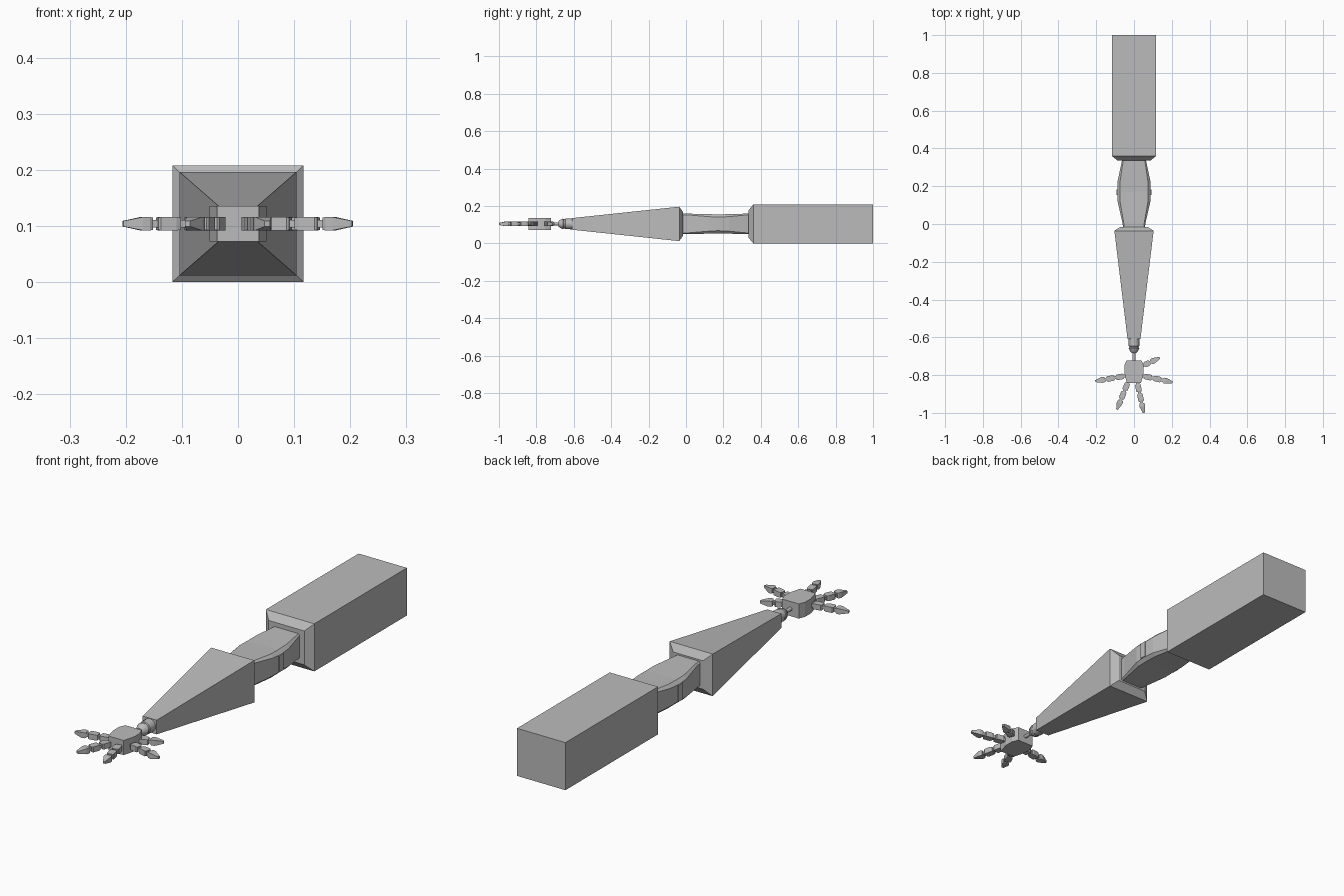
import bpy, bmesh, math
from mathutils import Matrix, Vector

if "Cube" in bpy.data.objects:
    bpy.data.objects.remove(bpy.data.objects["Cube"])

ZC = 0.104  # height of the arm's centre line

grey = bpy.data.materials.new("grey metal")
grey.diffuse_color = (0.5, 0.5, 0.5, 1)
grey.use_nodes = True
grey.node_tree.nodes["Principled BSDF"].inputs["Base Color"].default_value = grey.diffuse_color


def finish(name, bm, matrix=None, smooth=False):
    bmesh.ops.recalc_face_normals(bm, faces=bm.faces[:])
    if matrix is not None:
        bm.transform(matrix)
    mesh = bpy.data.meshes.new(name)
    bm.to_mesh(mesh)
    bm.free()
    mesh.materials.append(grey)
    ob = bpy.data.objects.new(name, mesh)
    bpy.context.collection.objects.link(ob)
    if smooth:
        bpy.ops.object.select_all(action='DESELECT')
        ob.select_set(True)
        bpy.context.view_layer.objects.active = ob
        bpy.ops.object.shade_smooth_by_angle(angle=math.radians(35))
    return ob


def loft_rings(bm, rings):
    """Skin a list of equal-sized point rings and cap both ends."""
    loops = [[bm.verts.new(p) for p in ring] for ring in rings]
    n = len(loops[0])
    for a, b in zip(loops, loops[1:]):
        for i in range(n):
            j = (i + 1) % n
            bm.faces.new((a[i], a[j], b[j], b[i]))
    bm.faces.new(loops[0])
    bm.faces.new(loops[-1])


def box_ring(y, w, h):
    return [(-w, y, -h), (w, y, -h), (w, y, h), (-w, y, h)]


def chamfer_ring(y, w, h, c):
    return [(-w + c, y, -h), (w - c, y, -h), (w, y, -h + c), (w, y, h - c),
            (w - c, y, h), (-w + c, y, h), (-w, y, h - c), (-w, y, -h + c)]


def round_ring(y, r, n=16):
    return [(r * math.cos(2 * math.pi * i / n), y, r * math.sin(2 * math.pi * i / n))
            for i in range(n)]


def part(name, rings, matrix=Matrix.Translation((0, 0, ZC)), smooth=False):
    bm = bmesh.new()
    loft_rings(bm, rings)
    return finish(name, bm, matrix, smooth)


# Upper arm block with a bevelled front end
part("upper_arm", [box_ring(1.0, 0.117, 0.104), box_ring(0.36, 0.117, 0.104),
                   box_ring(0.335, 0.086, 0.074)])

# Elbow: wide in the middle, narrow at both ends, soft long edges
part("elbow", [chamfer_ring(y, w, h, c) for y, w, h, c in (
    (0.345, 0.062, 0.055, 0.006), (0.325, 0.066, 0.055, 0.007),
    (0.23, 0.086, 0.052, 0.013), (0.17, 0.089, 0.051, 0.015),
    (0.12, 0.087, 0.052, 0.013), (0.01, 0.062, 0.055, 0.007),
    (-0.03, 0.056, 0.055, 0.006))])

# Elbow hinge plates, one on each side
for side, label in ((-1, "left"), (1, "right")):
    bm = bmesh.new()
    bmesh.ops.create_cube(bm, size=1)
    finish("hinge_plate_" + label, bm,
           Matrix.Translation((side * 0.088, 0.168, ZC)) @ Matrix.Diagonal((0.009, 0.03, 0.072, 1)))

# Forearm tapering to the wrist
part("forearm", [box_ring(-0.015, 0.072, 0.062), box_ring(-0.036, 0.104, 0.092),
                 box_ring(-0.61, 0.034, 0.031)])

# Wrist collar and thin shaft
part("wrist_collar", [round_ring(y, r) for y, r in (
    (-0.60, 0.029), (-0.645, 0.028), (-0.648, 0.025), (-0.655, 0.025),
    (-0.658, 0.028), (-0.672, 0.022), (-0.682, 0.014))], smooth=True)
part("wrist_shaft", [round_ring(-0.67, 0.008, 12), round_ring(-0.73, 0.008, 12)], smooth=True)

# Palm: outline extruded upwards
half = [(0.040, -0.722), (0.051, -0.75), (0.051, -0.79), (0.037, -0.843)]
outline = half + [(-x, y) for x, y in reversed(half)]
part("palm", [[(x, y, z) for x, y in outline] for z in (-0.032, 0.032)])


# Fingers: knuckle pins, square segments and a pointed tip, built along +y
def finger(name, start, end, segments):
    a, b = Vector(start), Vector(end)
    length = (b - a).length
    gap = 0.012
    tip = 0.052
    seg = (length - tip - gap * segments) / segments
    w, h = 0.015, 0.012
    bm = bmesh.new()
    loft_rings(bm, [box_ring(-0.025, 0.008, 0.007), box_ring(length - tip + 0.005, 0.008, 0.007)])
    y = 0.004
    for _ in range(segments):
        loft_rings(bm, [box_ring(y, w * 0.8, h * 0.9), box_ring(y + 0.008, w, h),
                        box_ring(y + seg - 0.004, w, h), box_ring(y + seg, w * 0.8, h * 0.9)])
        y += seg + gap - 0.004 / segments
    loft_rings(bm, [box_ring(y, w * 0.8, h * 0.9), box_ring(y + 0.006, w, h),
                    box_ring(y + 0.018, w, h), box_ring(length, 0.005, 0.005)])
    d = b - a
    turn = Matrix.Rotation(math.atan2(-d.x, d.y), 4, 'Z')
    finish(name, bm, Matrix.Translation((a.x, a.y, ZC)) @ turn)


finger("thumb", (0.052, -0.748), (0.137, -0.708), 1)
finger("right_finger", (0.050, -0.805), (0.204, -0.838), 2)
finger("left_finger", (-0.050, -0.805), (-0.205, -0.832), 2)
finger("front_left_finger", (-0.032, -0.838), (-0.090, -0.982), 2)
finger("front_right_finger", (0.018, -0.843), (0.052, -1.0), 2)
